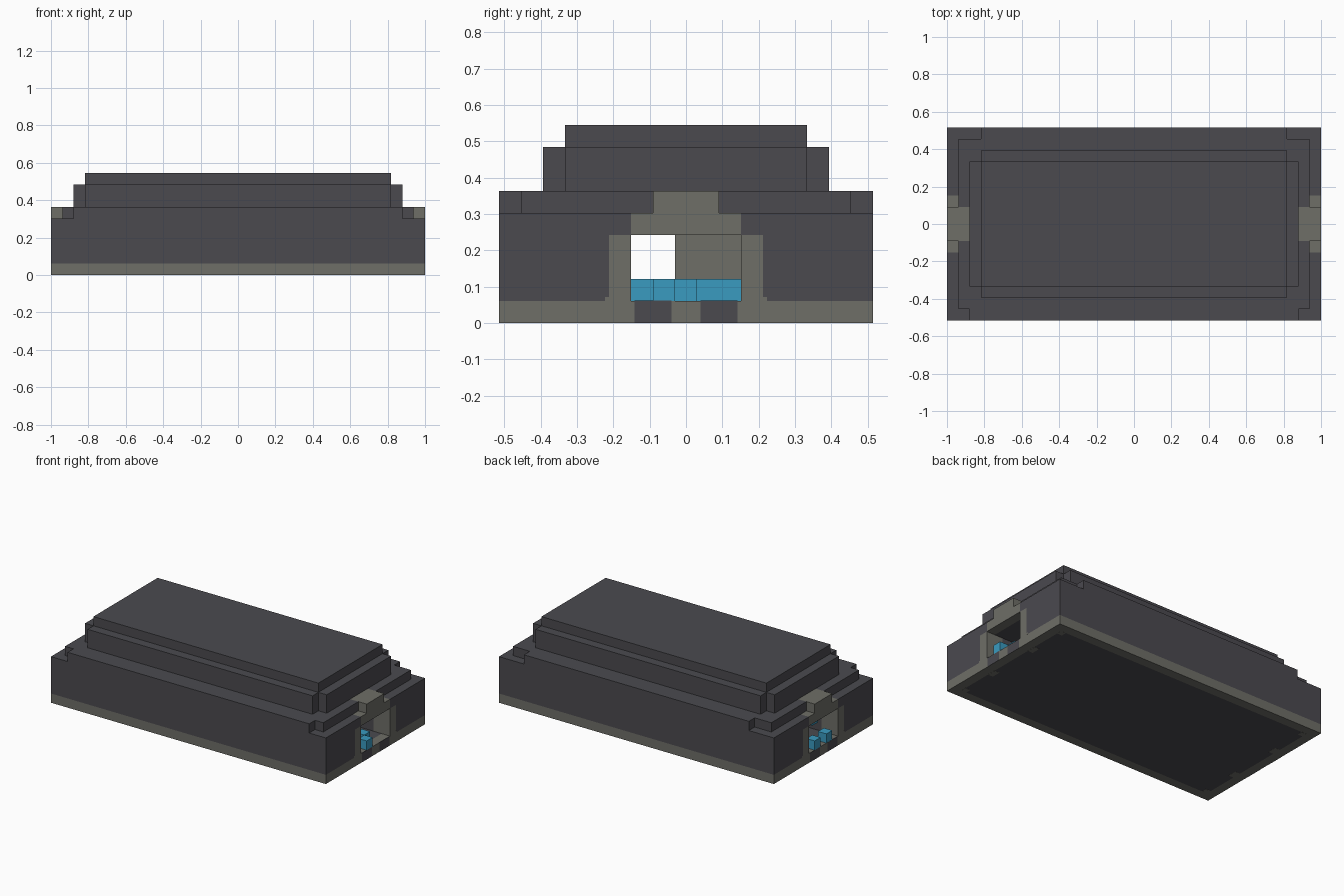
import bpy, bmesh

old = bpy.data.objects.get("Cube")
if old:
    bpy.data.objects.remove(old)

U = 2 / 33  # one block


def material(name, rgb):
    m = bpy.data.materials.new(name)
    m.use_nodes = True
    m.diffuse_color = (*rgb, 1)
    node = m.node_tree.nodes["Principled BSDF"]
    node.inputs["Base Color"].default_value = (*rgb, 1)
    node.inputs["Roughness"].default_value = 0.8
    return m


DARK = material("dark slate", (0.07, 0.068, 0.078))
STONE = material("grey stone", (0.156, 0.156, 0.136))
BLUE = material("bright blue", (0.042, 0.328, 0.527))


def part(name, mat, boxes):
    """One object from boxes given as (x0, x1, y0, y1, z0, z1) in blocks."""
    bm = bmesh.new()
    for x0, x1, y0, y1, z0, z1 in boxes:
        vs = bmesh.ops.create_cube(bm, size=1)["verts"]
        for v in vs:
            v.co.x = (x1 if v.co.x > 0 else x0) * U
            v.co.y = (y1 if v.co.y > 0 else y0) * U
            v.co.z = (z1 if v.co.z > 0 else z0) * U
    me = bpy.data.meshes.new(name)
    bm.to_mesh(me)
    bm.free()
    me.materials.append(mat)
    ob = bpy.data.objects.new(name, me)
    bpy.context.collection.objects.link(ob)
    return ob


def flip_x(b):
    return (-b[1], -b[0], *b[2:])


def flip_y(b):
    return (*b[:2], -b[3], -b[2], *b[4:])


def both_x(boxes):
    return boxes + [flip_x(b) for b in boxes]


def both_y(boxes):
    return boxes + [flip_y(b) for b in boxes]


# Foundation: stone rim around a dark floor slab
part("foundation_rim", STONE,
     both_y([(-16.5, 16.5, 7.5, 8.5, 0, 1)]) + both_x([(15.5, 16.5, -7.5, 7.5, 0, 1)]))
part("floor_slab", DARK, [(-15.5, 15.5, -7.5, 7.5, 0, 1)])
part("rim_lugs", STONE, both_x(both_y([(14.9, 15.5, 2.5, 3.5, -0.01, 0.1),
                                       (14.9, 15.5, 6.9, 7.5, -0.01, 0.1)])))
part("threshold_panels", DARK, both_x(both_y([(16.45, 16.51, 0.65, 2.35, 0, 1.01)])))

# Main walls with a passage running lengthwise
part("long_walls", DARK, both_y([(-16.5, 16.5, 3.5, 8.5, 1, 5),
                                 (-14.5, 14.5, 2.5, 3.5, 1, 5)])
     + both_x(both_y([(14.5, 16.5, 2.5, 3.5, 4, 5)])))
part("passage_ceiling", DARK, [(-15.5, 15.5, -2.5, 2.5, 4, 5)])

# Roof ledge with notched corners
part("roof_ledge", DARK, [(-14.5, 14.5, -7.5, 7.5, 5, 6),
                          (-14.5, 14.5, -8.5, -7.5, 5, 6),
                          (-13.5, 13.5, 7.5, 8.5, 5, 6)]
     + both_x(both_y([(14.5, 15.5, 1.5, 7.5, 5, 6)])))

# Stepped roof
part("roof_tier", DARK, [(-13.5, 13.5, -6.5, 6.5, 6, 8)]
     + both_x([(13.5, 14.5, -5.5, 5.5, 6, 8)]))
part("roof_cap", DARK, [(-13.5, 13.5, -5.5, 5.5, 8, 9)])

# Stone doorways at both ends
part("door_jambs", STONE, both_x(both_y([(14.5, 16.5, 2.5, 3.5, 1, 4),
                                         (16.45, 16.51, 3.5, 3.68, 1, 1.18)])))
part("door_lintels", STONE, both_x([(15.5, 16.5, -2.5, 2.5, 4, 5),
                                    (14.5, 16.5, -1.5, 1.5, 5, 6)]))

# Inside the passage
part("passage_screen", STONE, [(-0.5, 0.5, -0.5, 2.5, 1, 4)])
part("blue_blocks", BLUE, [(15.5, 16.5, -1.5, -0.5, 1, 2),
                           (14.5, 15.5, -0.5, 0.5, 1, 2),
                           (-16.5, -15.5, 0.5, 1.5, 1, 2),
                           (-16.5, -15.5, -1.5, -0.5, 1, 2),
                           (-15.5, -14.5, -0.5, 0.5, 3, 4),
                           (11.5, 12.5, -2.5, 2.5, 1, 2)])
